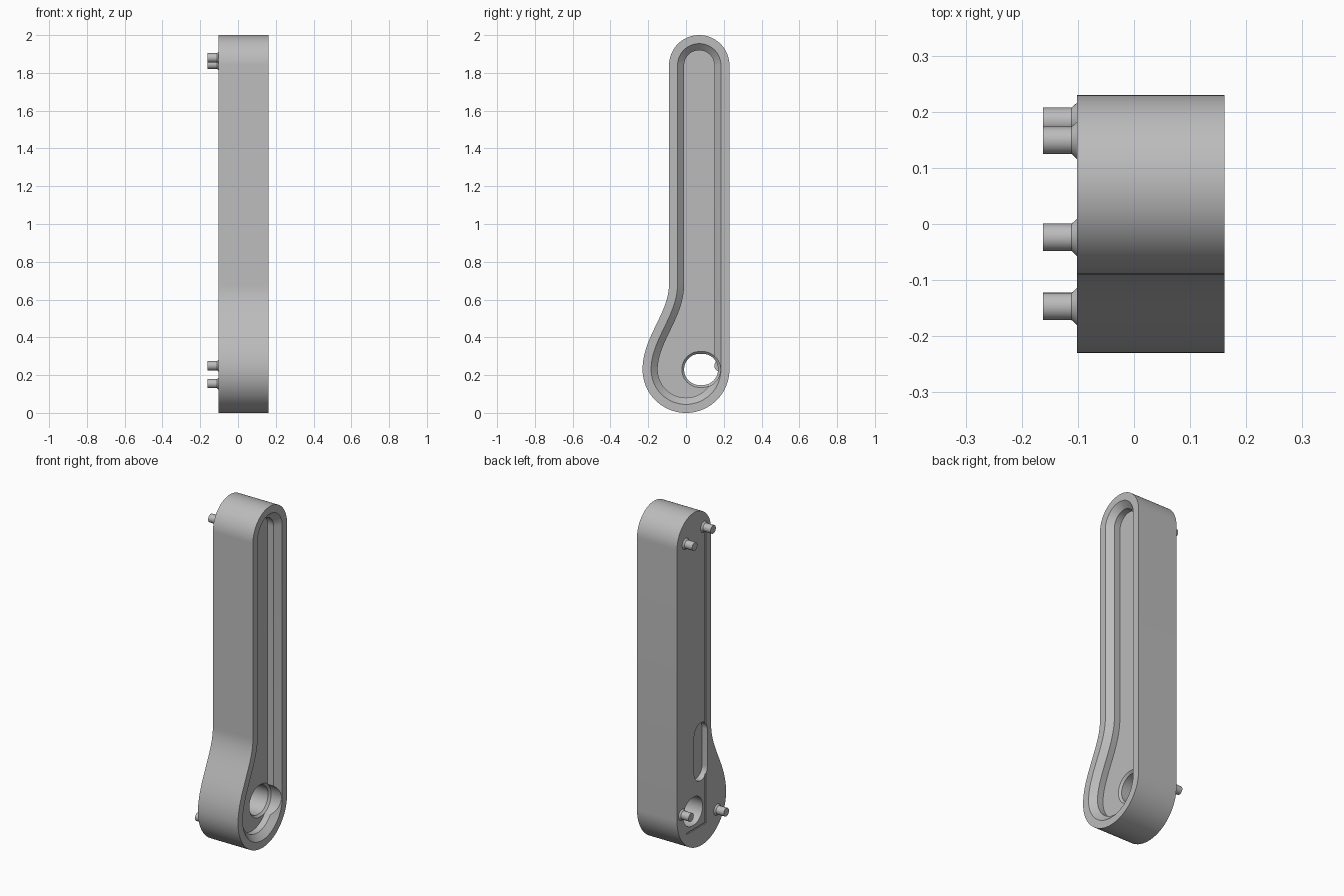
import bpy, bmesh, math
from mathutils import Vector
from mathutils.geometry import interpolate_bezier

cube = bpy.data.objects.get("Cube")
if cube:
    bpy.data.objects.remove(cube, do_unlink=True)

BACK, FRONT = -0.102, 0.161   # x of the peg side and of the open side

grey = bpy.data.materials.new("plain_grey")
grey.use_nodes = True
colour = (0.5, 0.5, 0.5, 1)
grey.diffuse_color = colour
grey.node_tree.nodes["Principled BSDF"].inputs["Base Color"].default_value = colour


def arc(cy, cz, r, start, end, n):
    angles = [math.radians(start + (end - start) * i / n) for i in range(n + 1)]
    return [Vector((cy + r * math.cos(a), cz + r * math.sin(a))) for a in angles]


def inset(points, d):
    """Move a counter-clockwise outline inward by d."""
    result = []
    for i, p in enumerate(points):
        a = (p - points[i - 1]).normalized()
        b = (points[(i + 1) % len(points)] - p).normalized()
        n = Vector((-a.y - b.y, a.x + b.x)).normalized()
        result.append(p + n * d / max(0.5, n.dot(Vector((-a.y, a.x)))))
    return result


def loft(name, rings):
    """Join (x, outline) rings into a closed solid along x."""
    bm = bmesh.new()
    loops = [[bm.verts.new((x, p.x, p.y)) for p in pts] for x, pts in rings]
    for lo, hi in zip(loops, loops[1:]):
        for i in range(len(lo)):
            bm.faces.new((lo[i - 1], lo[i], hi[i], hi[i - 1]))
    bm.faces.new(loops[0][::-1])
    bm.faces.new(loops[-1])
    bmesh.ops.recalc_face_normals(bm, faces=bm.faces)
    mesh = bpy.data.meshes.new(name)
    bm.to_mesh(mesh)
    bm.free()
    mesh.materials.append(grey)
    obj = bpy.data.objects.new(name, mesh)
    bpy.context.collection.objects.link(obj)
    return obj


def activate(obj):
    bpy.ops.object.select_all(action='DESELECT')
    obj.select_set(True)
    bpy.context.view_layer.objects.active = obj


def cut(target, cutter):
    cutter.hide_render = True
    mod = target.modifiers.new("cut", 'BOOLEAN')
    mod.operation = 'DIFFERENCE'
    mod.solver = 'EXACT'
    mod.object = cutter
    activate(target)
    bpy.ops.object.modifier_apply(modifier=mod.name)
    bpy.data.objects.remove(cutter, do_unlink=True)


def smooth(obj):
    activate(obj)
    bpy.ops.object.shade_smooth_by_angle(angle=math.radians(25))


# Arm outline: round foot, straight back, round top, flowing front
curve = interpolate_bezier(*[Vector((y, z, 0)) for y, z in
                             ((-0.09, 0.68), (-0.09, 0.53), (-0.23, 0.40), (-0.23, 0.23))], 25)
outline = (arc(0, 0.23, 0.23, 180, 360, 40) + arc(0.07, 1.84, 0.16, 0, 180, 32)
           + [p.to_2d() for p in curve[:-1]])

# Body with chamfered recess on the open side
body = loft("arm_body", [
    (BACK, outline), (FRONT, outline),
    (FRONT, inset(outline, 0.045)),
    (0.128, inset(outline, 0.08)),
    (0.09, inset(outline, 0.08)),
])

# Through hole with a countersunk rim
hole = arc(0.087, 0.23, 0.083, -90, 90, 24) + arc(0.073, 0.23, 0.083, 90, 270, 24)
wide = inset(hole, -0.012)
cut(body, loft("hole_cutter", [(-0.3, hole), (0.078, hole), (0.09, wide), (0.3, wide)]))

# Shallow slot on the peg side
slot = arc(0.007, 0.448, 0.062, 180, 360, 24) + arc(0.007, 0.666, 0.062, 0, 180, 24)
cut(body, loft("slot_cutter", [(-0.3, slot), (BACK + 0.035, slot)]))

# Thin L-shaped groove on the peg side
groove = [Vector(p) for p in ((-0.041, 0.115), (0.14, 0.115), (0.14, 0.123),
                              (-0.033, 0.123), (-0.033, 1.84), (-0.041, 1.84))]
cut(body, loft("groove_cutter", [(-0.3, groove), (BACK + 0.005, groove)]))
smooth(body)

# Locating pegs with flared bases
for name, y, z in (("upper_front_peg", -0.024, 1.88), ("upper_back_peg", 0.149, 1.845),
                   ("lower_front_peg", -0.147, 0.155), ("lower_back_peg", 0.183, 0.25)):
    base, shaft = [arc(y, z, r, 0, 350, 35) for r in (0.033, 0.0245)]
    smooth(loft(name, [(BACK + 0.002, base), (BACK, base), (BACK - 0.009, shaft), (-0.162, shaft)]))
